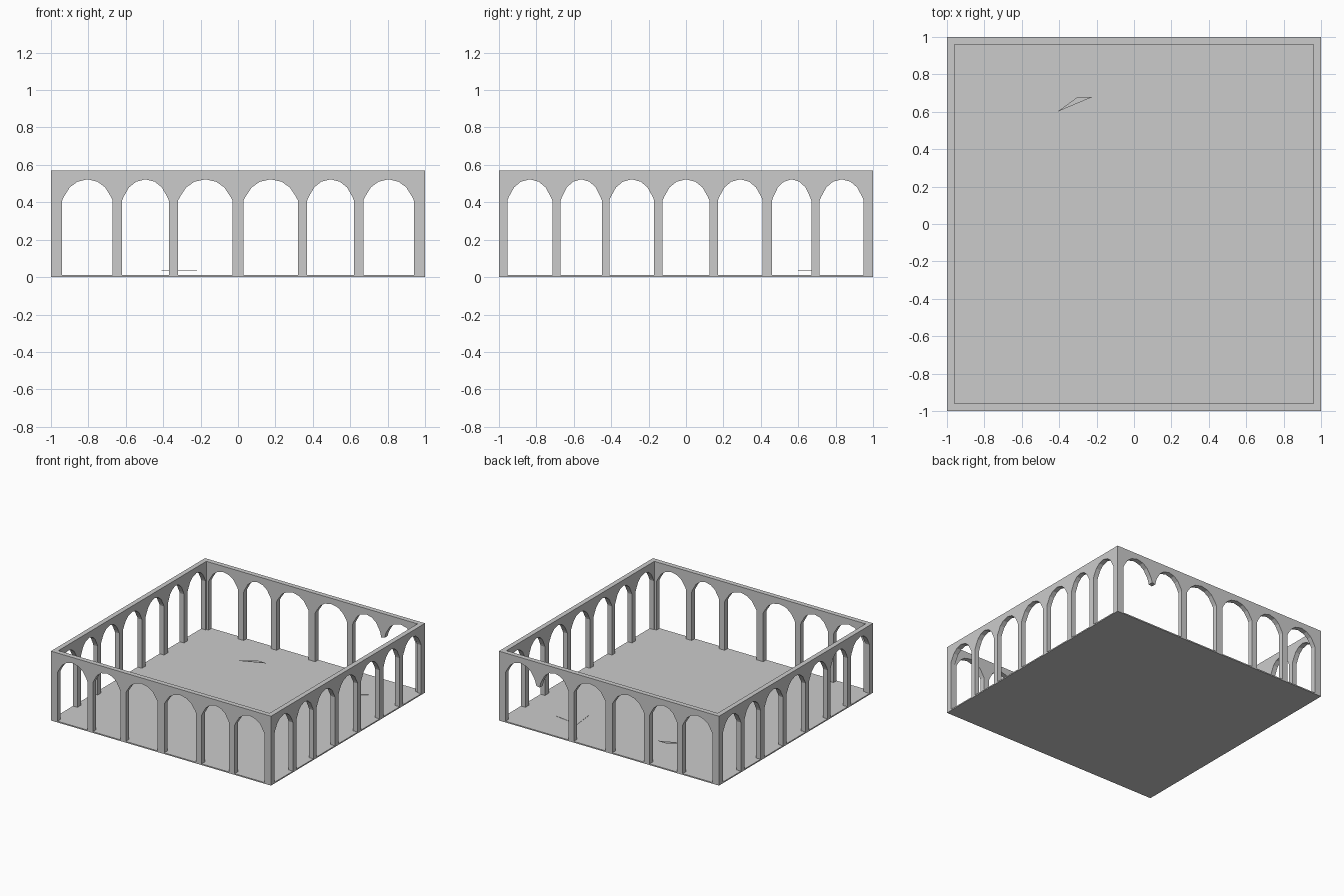
import bpy, bmesh
from mathutils import Matrix

if "Cube" in bpy.data.objects:
    bpy.data.objects.remove(bpy.data.objects["Cube"])

stone = bpy.data.materials.new("grey_stone")
stone.diffuse_color = (0.6, 0.6, 0.6, 1)
stone.use_nodes = True
stone.node_tree.nodes["Principled BSDF"].inputs["Base Color"].default_value = stone.diffuse_color

TOP, BASE, T = 0.57, 0.005, 0.04


def extrude(name, outline, depth, matrix):
    """Prism from a 2D outline, placed with a matrix."""
    bm = bmesh.new()
    face = bm.faces.new([bm.verts.new((a, b, 0)) for a, b in outline])
    new = bmesh.ops.extrude_face_region(bm, geom=[face])["geom"]
    bmesh.ops.translate(bm, vec=(0, 0, depth),
                        verts=[v for v in new if isinstance(v, bmesh.types.BMVert)])
    bmesh.ops.transform(bm, matrix=matrix, verts=bm.verts)
    bmesh.ops.recalc_face_normals(bm, faces=bm.faces)
    bmesh.ops.triangulate(bm, faces=bm.faces)
    me = bpy.data.meshes.new(name)
    bm.to_mesh(me)
    bm.free()
    me.materials.append(stone)
    ob = bpy.data.objects.new(name, me)
    bpy.context.collection.objects.link(ob)
    return ob


def arcade(half, openings, broken=None):
    """Comb outline: arches between piers; the pier after 'broken' is a stub."""
    half_arch = [(1, 0.41), (0.93, 0.43), (0.7, 0.48), (0.4, 0.51)]
    pts = [(-half, TOP), (-half, BASE)]
    for i, (l, r) in enumerate(openings):
        c, w = (l + r) / 2, (r - l) / 2
        if broken is None or i != broken + 1:
            pts.append((l, BASE))
        pts += [(c - w * u, z) for u, z in half_arch] + [(c, 0.523)]
        pts += [(c + w * u, z) for u, z in reversed(half_arch)]
        if i == broken:
            pts += [(r + 0.01, 0.37), (r + 0.04, 0.375)]
        else:
            pts.append((r, BASE))
    return pts + [(half, BASE), (half, TOP)]


# arch openings of the long and side walls
long_open = [(-0.94, -0.67), (-0.62, -0.37), (-0.32, -0.03),
             (0.03, 0.32), (0.37, 0.62), (0.67, 0.94)]
side_open = [(-0.955, -0.715), (-0.67, -0.45), (-0.41, -0.17), (-0.125, 0.125),
             (0.17, 0.41), (0.46, 0.67), (0.715, 0.95)]

# local x, y, z -> world x, z, y (walls facing front and back)
def along_x(y):
    return Matrix(((1, 0, 0, 0), (0, 0, 1, y), (0, 1, 0, 0), (0, 0, 0, 1)))

# local x, y, z -> world y, z, x (side walls)
def along_y(x):
    return Matrix(((0, 0, 1, x), (1, 0, 0, 0), (0, 1, 0, 0), (0, 0, 0, 1)))


extrude("front_arcade", arcade(1, long_open), T, along_x(-1))
extrude("back_arcade", arcade(1, long_open, broken=4), T, along_x(1 - T))
extrude("left_arcade", arcade(1 - T, side_open), T, along_y(-1))
extrude("right_arcade", arcade(1 - T, side_open), T, along_y(1 - T))

# floor slab
extrude("floor", [(-1, -1), (1, -1), (1, 1), (-1, 1)], 0.01, Matrix())

# loose stone shards lying on the floor
extrude("floor_shard", [(0.47, 0.74), (0.49, 0.56), (0.69, 0.71)], 0.003,
        Matrix.Translation((0, 0, 0.009)))
extrude("raised_shard", [(-0.41, 0.6), (-0.22, 0.68), (-0.3, 0.68)], 0.003,
        Matrix.Translation((0, 0, 0.036)))
